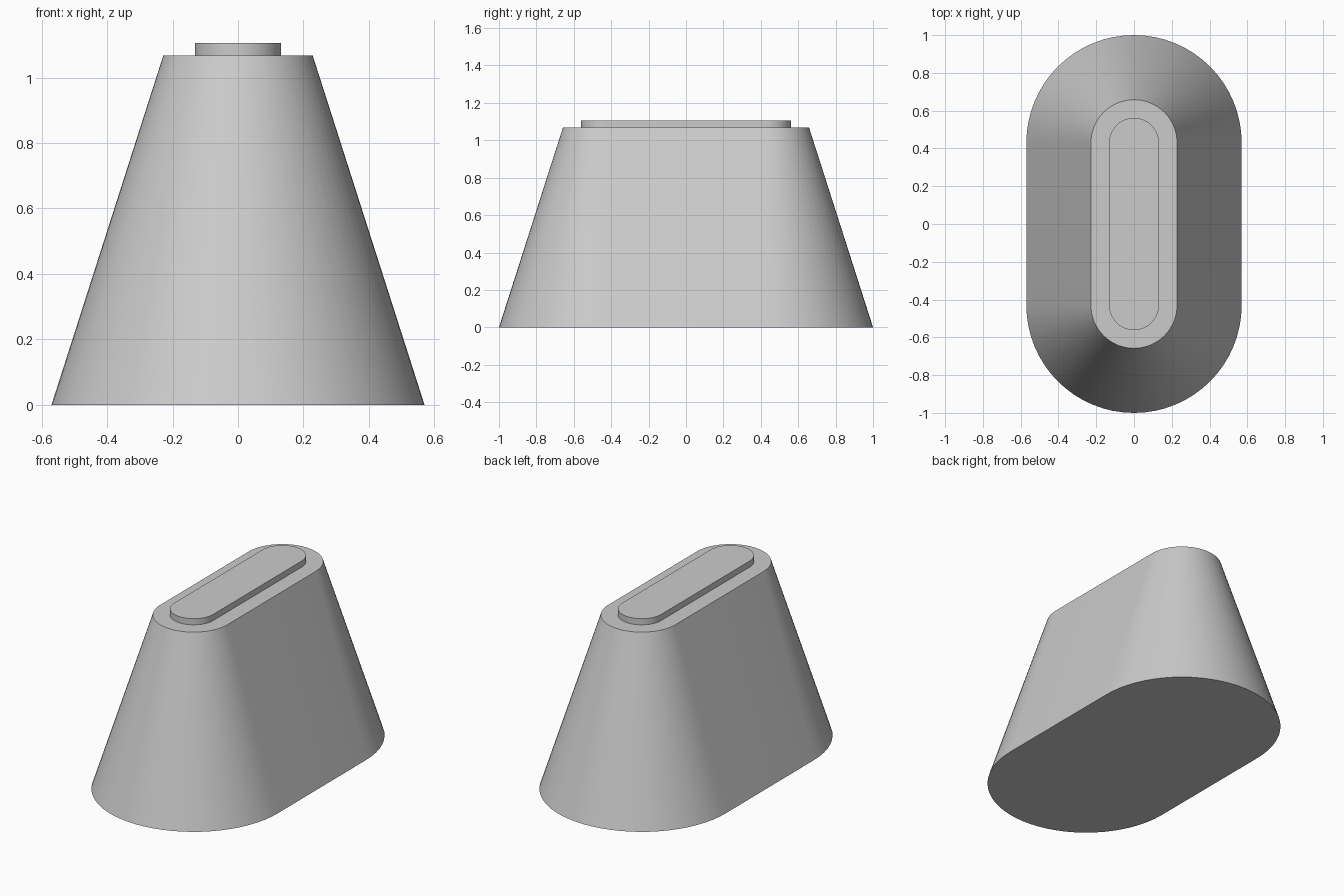
import bpy, bmesh, math

cube = bpy.data.objects.get("Cube")
if cube:
    bpy.data.objects.remove(cube, do_unlink=True)

HALF_STRAIGHT = 0.43   # centre of each rounded end
SEGMENTS = 32          # per rounded end

grey = bpy.data.materials.new("plain_grey")
grey.use_nodes = True
colour = (0.6, 0.6, 0.6, 1)
grey.diffuse_color = colour
grey.node_tree.nodes["Principled BSDF"].inputs["Base Color"].default_value = colour


def stadium_ring(bm, radius, z):
    """Rounded slot outline with its long axis along y."""
    ring = []
    for side in (1, -1):
        for i in range(SEGMENTS + 1):
            a = math.pi * i / SEGMENTS
            ring.append(bm.verts.new((side * radius * math.cos(a),
                                      side * (HALF_STRAIGHT + radius * math.sin(a)), z)))
    return ring


def slot_solid(name, r_low, r_high, z_low, z_high):
    """Closed solid lofted between two slot outlines."""
    bm = bmesh.new()
    low = stadium_ring(bm, r_low, z_low)
    high = stadium_ring(bm, r_high, z_high)
    n = len(low)
    for i in range(n):
        j = (i + 1) % n
        bm.faces.new((low[i], low[j], high[j], high[i]))
    bm.faces.new(high)
    bm.faces.new(low[::-1])
    mesh = bpy.data.meshes.new(name)
    bm.to_mesh(mesh)
    bm.free()
    mesh.materials.append(grey)
    obj = bpy.data.objects.new(name, mesh)
    bpy.context.collection.objects.link(obj)
    bpy.ops.object.select_all(action="DESELECT")
    obj.select_set(True)
    bpy.context.view_layer.objects.active = obj
    bpy.ops.object.shade_smooth_by_angle(angle=math.radians(30))
    return obj


# Tapered body and the raised plate on top
slot_solid("tapered_body", 0.57, 0.228, 0, 1.068)
slot_solid("top_plate", 0.132, 0.132, 1.068, 1.106)
